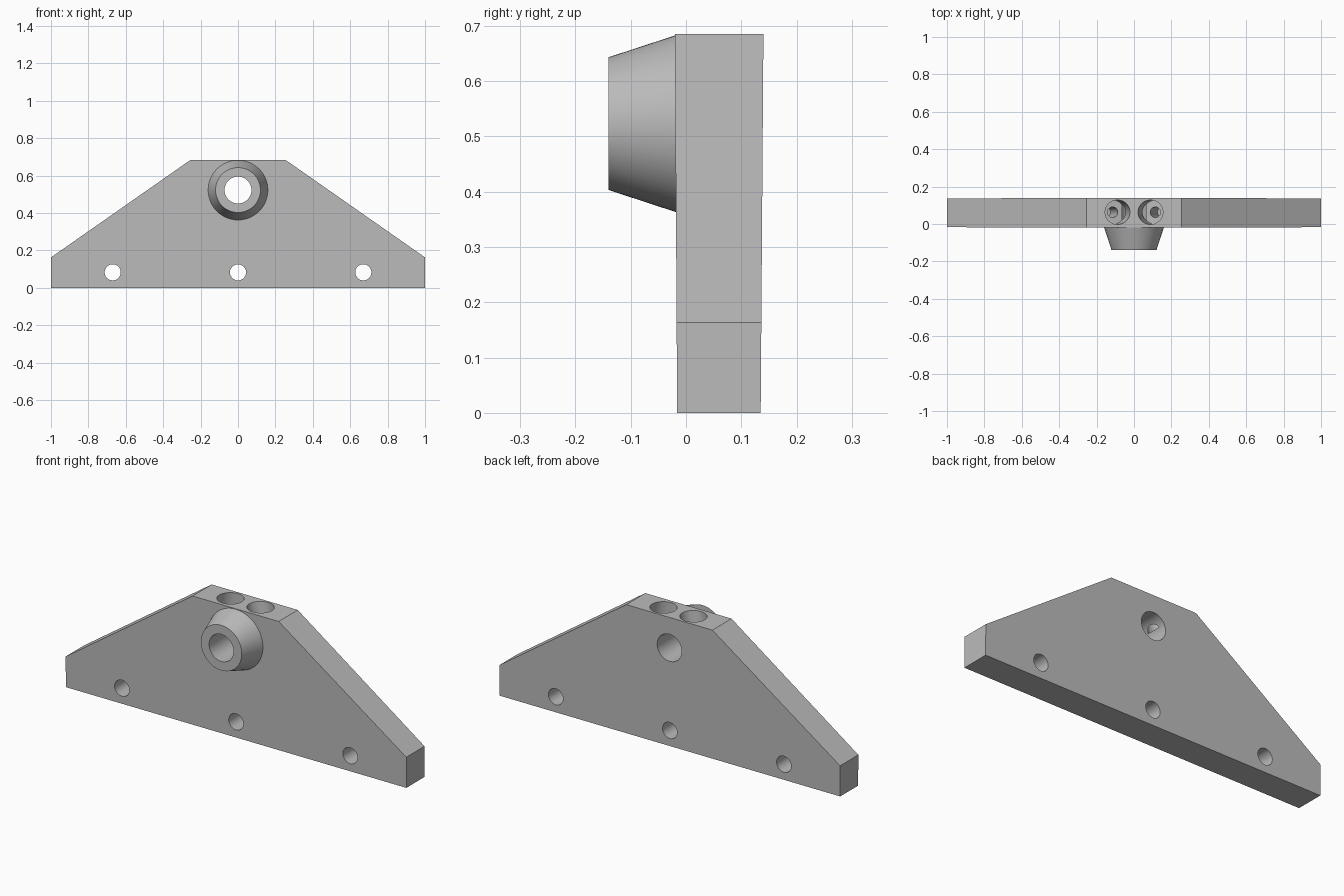
import bpy
import bmesh
import math
from mathutils import Vector

cube = bpy.data.objects.get("Cube")
if cube:
    bpy.data.objects.remove(cube, do_unlink=True)

grey = bpy.data.materials.new("plain_grey")
grey.use_nodes = True
colour = (0.5, 0.5, 0.5, 1)
grey.diffuse_color = colour
grey.node_tree.nodes["Principled BSDF"].inputs["Base Color"].default_value = colour


def add_object(name, bm):
    bmesh.ops.recalc_face_normals(bm, faces=bm.faces)
    mesh = bpy.data.meshes.new(name)
    bm.to_mesh(mesh)
    bm.free()
    mesh.materials.append(grey)
    obj = bpy.data.objects.new(name, mesh)
    bpy.context.collection.objects.link(obj)
    return obj


def add_rod(name, start, end, r1, r2=None, sides=64):
    """Cylinder or cone frustum running between two points."""
    start, end = Vector(start), Vector(end)
    axis = end - start
    bm = bmesh.new()
    bmesh.ops.create_cone(bm, cap_ends=True, segments=sides, radius1=r1,
                          radius2=r1 if r2 is None else r2, depth=axis.length)
    turn = axis.to_track_quat('Z', 'Y').to_matrix()
    bmesh.ops.rotate(bm, verts=bm.verts, matrix=turn)
    bmesh.ops.translate(bm, verts=bm.verts, vec=(start + end) / 2)
    return add_object(name, bm)


def combine(target, tool, operation):
    """Apply a boolean and discard the tool."""
    tool.hide_render = True
    mod = target.modifiers.new(tool.name, 'BOOLEAN')
    mod.operation = operation
    mod.solver = 'EXACT'
    mod.object = tool
    bpy.context.view_layer.objects.active = target
    bpy.ops.object.modifier_apply(modifier=mod.name)
    bpy.data.objects.remove(tool, do_unlink=True)


# Trapezoid plate, slightly thicker towards the top
TOP = 0.685
half = [(1, 0), (1, 0.163), (0.253, TOP)]
outline = half + [(-x, z) for x, z in reversed(half)]
bm = bmesh.new()
front = [bm.verts.new((x, -0.016 - 0.004 * z / TOP, z)) for x, z in outline]
back = [bm.verts.new((x, 0.135 + 0.005 * z / TOP, z)) for x, z in outline]
bm.faces.new(front)
bm.faces.new(back[::-1])
for i in range(len(outline)):
    j = (i + 1) % len(outline)
    bm.faces.new((front[j], front[i], back[i], back[j]))
plate = add_object("bracket_plate", bm)

# Tapered boss with a bore through the plate
AXIS = 0.523
combine(plate, add_rod("boss", (0, -0.14, AXIS), (0, -0.015, AXIS), 0.12, 0.161), 'UNION')
combine(plate, add_rod("bore", (0, -0.3, AXIS), (0, 0.3, AXIS), 0.072), 'DIFFERENCE')

# Bolt holes along the lower edge
for x in (-0.67, 0, 0.67):
    combine(plate, add_rod("bolt_hole", (x, -0.2, 0.083), (x, 0.3, 0.083), 0.043, sides=48),
            'DIFFERENCE')

# Pair of splayed counterbored holes in the top
for side in (-1, 1):
    mouth = Vector((side * 0.088, 0.063, TOP))
    down = Vector((side * math.sin(0.22), 0, -math.cos(0.22)))
    for name, radius, depth in (("counterbore", 0.065, 0.12), ("screw_hole", 0.028, 0.3)):
        combine(plate, add_rod(name, mouth - down * 0.1, mouth + down * depth, radius, sides=48),
                'DIFFERENCE')

# Smooth round walls, crisp edges
bpy.ops.object.select_all(action='DESELECT')
plate.select_set(True)
bpy.context.view_layer.objects.active = plate
bpy.ops.object.shade_smooth_by_angle(angle=math.radians(25))
